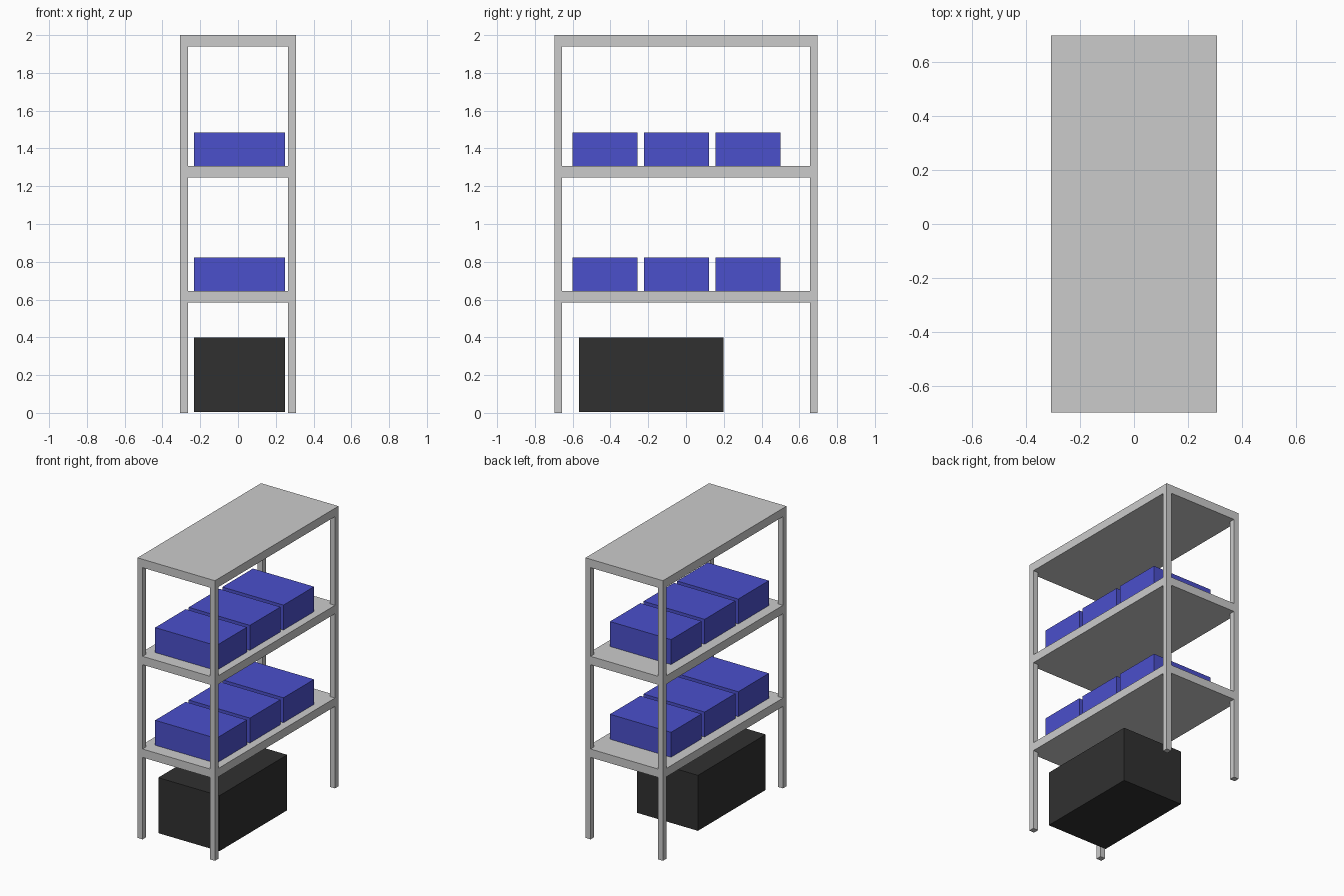
import bpy

if "Cube" in bpy.data.objects:
    bpy.data.objects.remove(bpy.data.objects["Cube"])

W, D, H = 0.306, 0.697, 2.0   # half width, half depth, height
LEG = 0.04


def material(name, color):
    mat = bpy.data.materials.new(name)
    mat.diffuse_color = color
    mat.use_nodes = True
    mat.node_tree.nodes["Principled BSDF"].inputs["Base Color"].default_value = mat.diffuse_color
    return mat


def box(name, x, y, z, mat=None):
    """Box given as (min, max) ranges on each axis."""
    bpy.ops.mesh.primitive_cube_add(
        size=1, location=[(a + b) / 2 for a, b in (x, y, z)])
    ob = bpy.context.object
    ob.name = name
    ob.scale = [b - a for a, b in (x, y, z)]
    bpy.ops.object.transform_apply(location=False, rotation=False, scale=True)
    if mat:
        ob.data.materials.append(mat)
    return ob


blue = material("blue_bin", (0.07, 0.08, 0.6, 1))
black = material("black_crate", (0.03, 0.03, 0.03, 1))

# Four corner legs, mirrored from one
leg = box("legs", (W - LEG, W), (D - LEG, D), (0, H - 0.06))
leg.data.transform(leg.matrix_world)
leg.location = (0, 0, 0)
mirror = leg.modifiers.new("Mirror", 'MIRROR')
mirror.use_axis = (True, True, False)

# Top panel
box("top_panel", (-W, W), (-D, D), (H - 0.06, H))

# Two shelves: slab between the legs, edges flush with the legs' outer faces
for level, top in (("lower", 0.645), ("upper", 1.307)):
    z = (top - 0.06, top)
    box(f"{level}_shelf", (-W + LEG, W - LEG), (-D, D), z)
    for side, x in (("left", (-W, -W + LEG)), ("right", (W - LEG, W))):
        box(f"{level}_shelf_{side}_rail", x, (-D + LEG, D - LEG), z)

    # Three storage boxes per shelf
    for i in range(3):
        y = -0.602 + i * 0.379
        box(f"{level}_storage_box_{i + 1}", (-0.233, 0.25), (y, y + 0.345),
            (top, top + 0.178), blue)

# Large crate on the floor
box("floor_crate", (-0.233, 0.25), (-0.567, 0.198), (0.004, 0.4), black)
